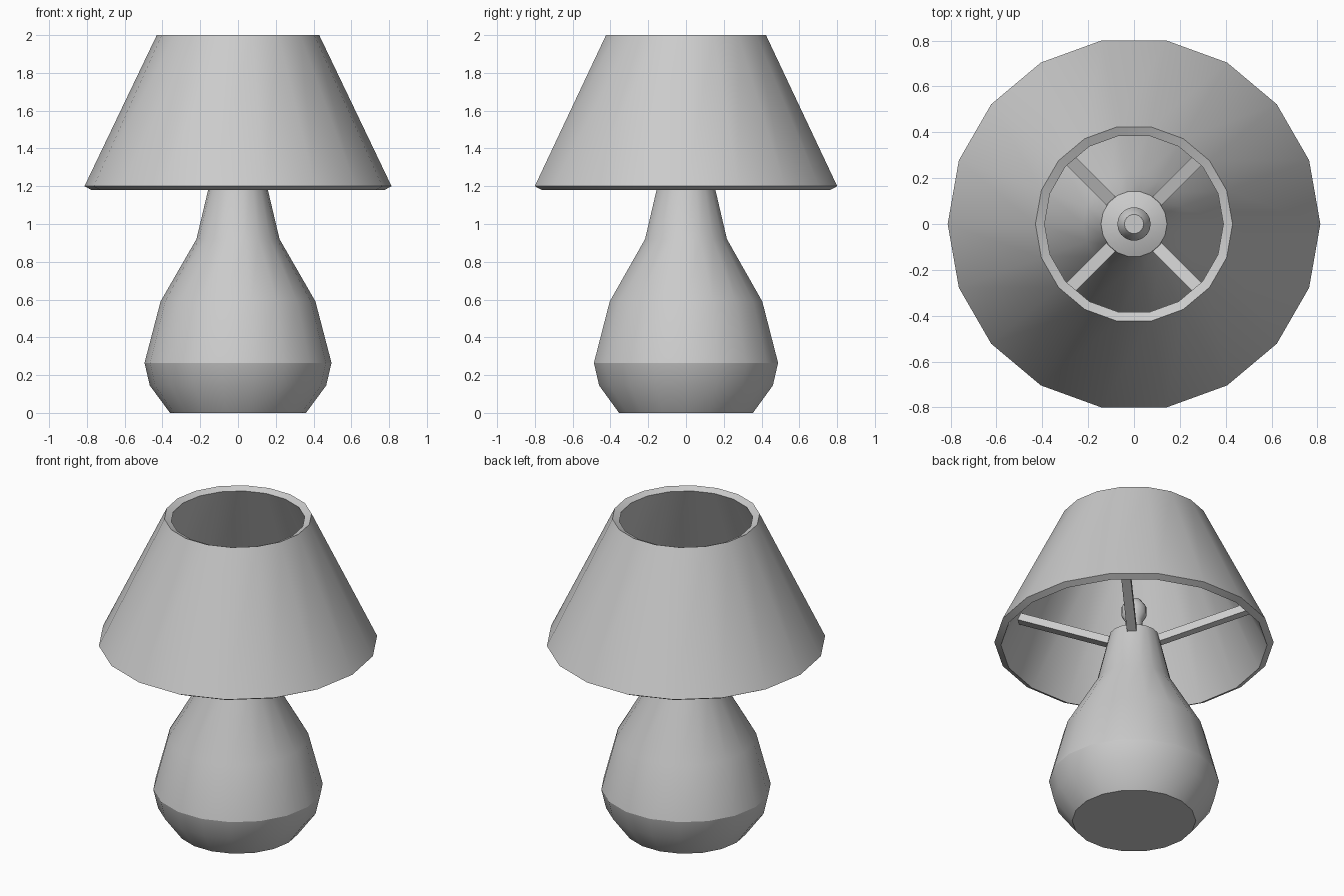
import bpy, bmesh, math
from mathutils import Vector

if "Cube" in bpy.data.objects:
    bpy.data.objects.remove(bpy.data.objects["Cube"])

SIDES = 18


def finish(name, bm, smooth_angle=None):
    bmesh.ops.recalc_face_normals(bm, faces=bm.faces)
    mesh = bpy.data.meshes.new(name)
    bm.to_mesh(mesh)
    bm.free()
    obj = bpy.data.objects.new(name, mesh)
    bpy.context.collection.objects.link(obj)
    if smooth_angle:
        bpy.ops.object.select_all(action='DESELECT')
        obj.select_set(True)
        bpy.context.view_layer.objects.active = obj
        bpy.ops.object.shade_smooth_by_angle(angle=math.radians(smooth_angle))
    return obj


def lathe(name, profile, loop=False, smooth_angle=27):
    """Turn (radius, z) points round z; cap the ends unless the profile loops."""
    bm = bmesh.new()
    rings = [[bm.verts.new((r * math.cos(a), r * math.sin(a), z))
              for a in (math.tau * i / SIDES for i in range(SIDES))]
             for r, z in profile]
    pairs = list(zip(rings, rings[1:]))
    if loop:
        pairs.append((rings[-1], rings[0]))
    else:
        bm.faces.new(rings[0])
        bm.faces.new(rings[-1])
    for low, high in pairs:
        for i in range(SIDES):
            j = (i + 1) % SIDES
            bm.faces.new((low[i], low[j], high[j], high[i]))
    return finish(name, bm, smooth_angle)


def spoke(name, angle, start, end, width, height):
    """Box beam between two (radius, z) points at the given angle."""
    bm = bmesh.new()
    out = Vector((math.cos(angle), math.sin(angle), 0))
    side = Vector((-out.y, out.x, 0)) * width / 2
    up = Vector((0, 0, height / 2))
    ends = []
    for r, z in (start, end):
        c = out * r + Vector((0, 0, z))
        ends.append([bm.verts.new(c + s * side + u * up)
                     for s, u in ((-1, -1), (1, -1), (1, 1), (-1, 1))])
    a, b = ends
    bm.faces.new(a)
    bm.faces.new(b)
    for i in range(4):
        j = (i + 1) % 4
        bm.faces.new((a[i], a[j], b[j], b[i]))
    return finish(name, bm)


# Vase-shaped body
lathe("lamp_body", [(0.36, 0), (0.467, 0.145), (0.495, 0.265), (0.41, 0.59),
                    (0.22, 0.92), (0.144, 1.24), (0.05, 1.28)])

# Small bulb on the neck
lathe("bulb", [(0.045, 1.26), (0.05, 1.34), (0.073, 1.38),
               (0.073, 1.43), (0.042, 1.475)], smooth_angle=40)

# Thick, open conical shade
lathe("shade", [(0.813, 1.2), (0.43, 2.0), (0.39, 1.982), (0.775, 1.18)], loop=True)

# Four sloping arms holding the shade
for k in range(4):
    spoke(f"shade_arm_{k + 1}", math.radians(45 + 90 * k),
          (0.12, 1.20), (0.675, 1.395), 0.055, 0.05)
